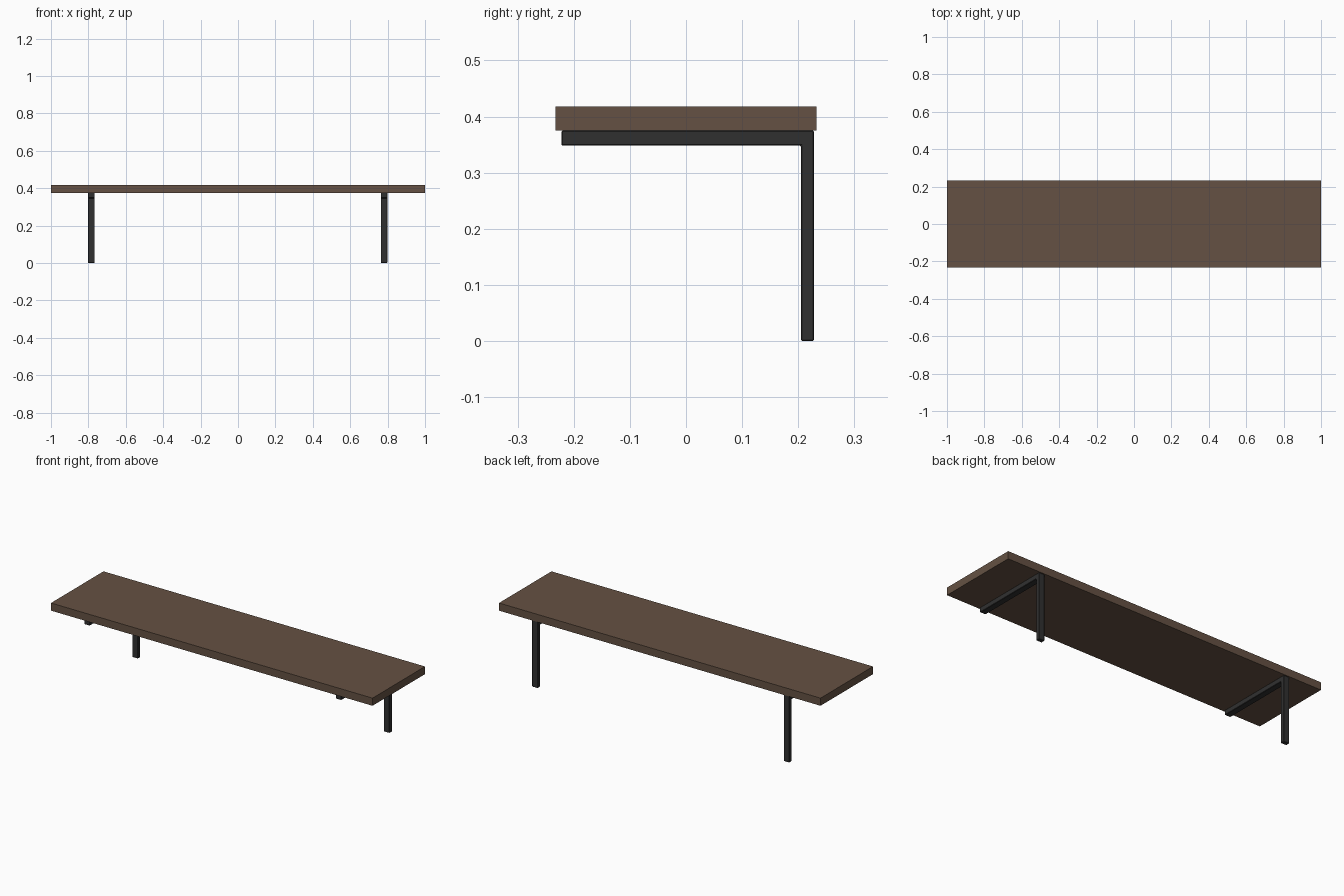
import bpy, bmesh

if "Cube" in bpy.data.objects:
    bpy.data.objects.remove(bpy.data.objects["Cube"])


def finish(name, bm, color):
    bmesh.ops.recalc_face_normals(bm, faces=bm.faces)
    me = bpy.data.meshes.new(name)
    bm.to_mesh(me)
    bm.free()
    mat = bpy.data.materials.get(color[0]) or bpy.data.materials.new(color[0])
    mat.diffuse_color = color[1]
    mat.use_nodes = True
    mat.node_tree.nodes["Principled BSDF"].inputs["Base Color"].default_value = mat.diffuse_color
    me.materials.append(mat)
    ob = bpy.data.objects.new(name, me)
    bpy.context.collection.objects.link(ob)
    return ob


def extrude_yz(profile, x0, x1):
    bm = bmesh.new()
    face = bm.faces.new([bm.verts.new((x0, y, z)) for y, z in profile])
    ext = bmesh.ops.extrude_face_region(bm, geom=[face])
    verts = [g for g in ext["geom"] if isinstance(g, bmesh.types.BMVert)]
    bmesh.ops.translate(bm, verts=verts, vec=(x1 - x0, 0, 0))
    return bm


WOOD = ("brown_wood", (0.13, 0.083, 0.056, 1))
METAL = ("dark_metal", (0.03, 0.03, 0.03, 1))

# Plank top
plank = [(-0.233, 0.375), (0.233, 0.375), (0.233, 0.418), (-0.233, 0.418)]
finish("top_plank", extrude_yz(plank, -1, 1), WOOD)

# L-shaped brackets: rear leg plus the arm under the plank
bracket = [(0.228, 0), (0.228, 0.375), (-0.222, 0.375),
           (-0.222, 0.348), (0.205, 0.348), (0.205, 0)]
for side, x in (("left", -0.784), ("right", 0.781)):
    ob = finish(side + "_leg_bracket",
                extrude_yz(bracket, x - 0.0175, x + 0.0175), METAL)
    # Softened long edges
    bev = ob.modifiers.new("soft_edges", "BEVEL")
    bev.width = 0.002
    bev.segments = 1
